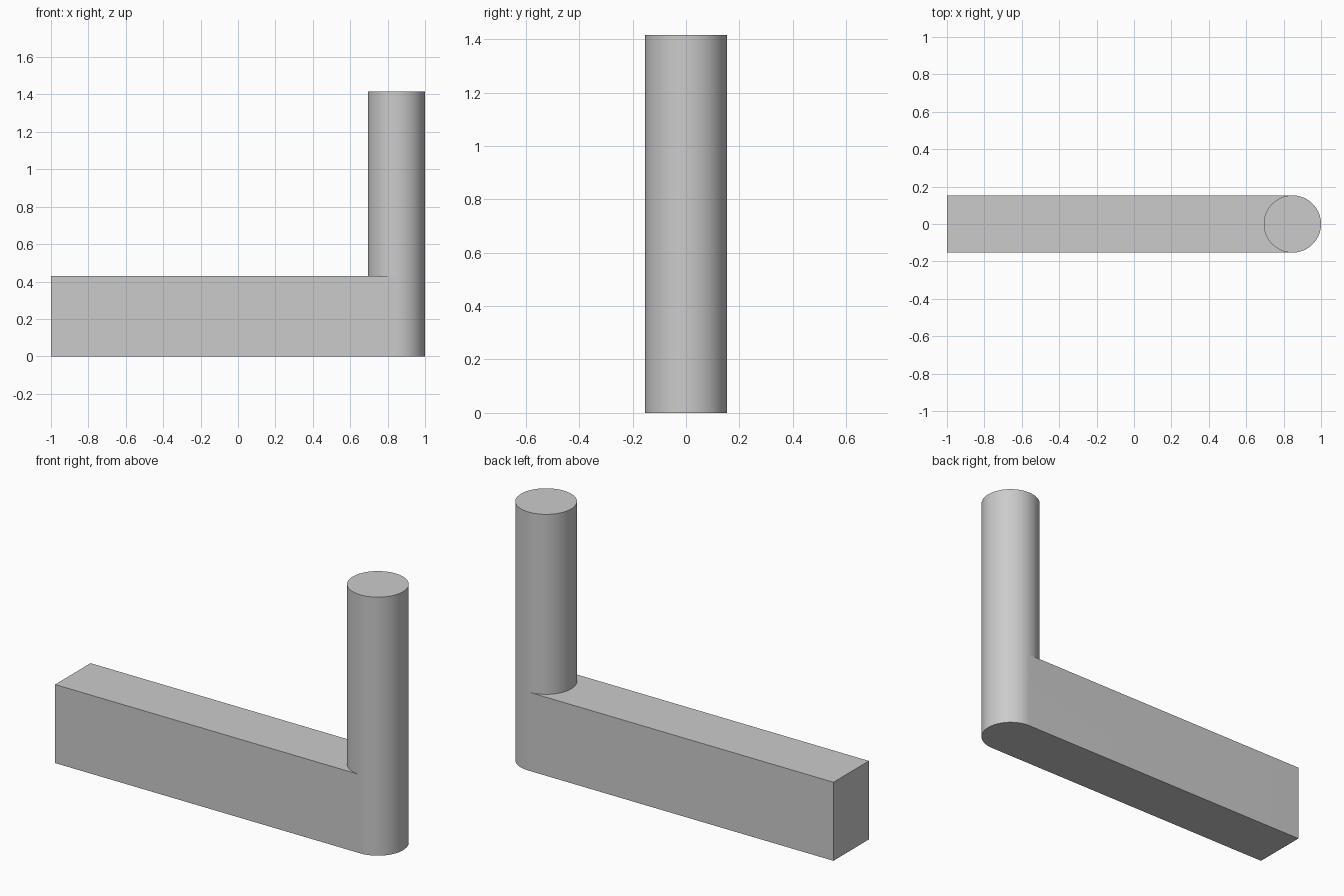
import bpy
import bmesh
import math

cube = bpy.data.objects.get("Cube")
if cube:
    bpy.data.objects.remove(cube, do_unlink=True)

RADIUS = 0.153
POST_X = 1 - RADIUS
BAR_TOP = 0.43
POST_TOP = 1.415
SEGMENTS = 96
HALF = SEGMENTS // 2

grey = bpy.data.materials.new("plain_grey")
grey.use_nodes = True
colour = (0.6, 0.6, 0.6, 1)
grey.diffuse_color = colour
grey.node_tree.nodes["Principled BSDF"].inputs["Base Color"].default_value = colour

bm = bmesh.new()


def ring(z, start, count):
    """Points along the post's circle, counted from its front (-y) point."""
    points = []
    for i in range(start, start + count):
        a = 2 * math.pi * i / SEGMENTS - math.pi / 2
        points.append(bm.verts.new((POST_X + RADIUS * math.cos(a), RADIUS * math.sin(a), z)))
    return points


def end_corners(z):
    """Back and front corners of the bar's square end."""
    return [bm.verts.new((-1, side * RADIUS, z)) for side in (1, -1)]


def walls(low, high):
    for i in range(len(low) - 1):
        bm.faces.new((low[i], low[i + 1], high[i + 1], high[i]))


# Rounded foot outline, full ring at the bar's top, full ring at the post's top
foot = ring(0, 0, HALF + 1)
middle = ring(BAR_TOP, 0, SEGMENTS)
top = ring(POST_TOP, 0, SEGMENTS)
foot_end = end_corners(0)
bar_end = end_corners(BAR_TOP)

# Bar: rounded end, flat sides and square end
walls(foot + foot_end + foot[:1], middle[:HALF + 1] + bar_end + middle[:1])

# Bar underside, and its upper face notched around the post
bm.faces.new(list(reversed(foot + foot_end)))
bm.faces.new(bar_end + middle[:1] + list(reversed(middle[HALF:])))

# Post wall and cap
walls(middle + middle[:1], top + top[:1])
bm.faces.new(top)

bmesh.ops.recalc_face_normals(bm, faces=bm.faces[:])
mesh = bpy.data.meshes.new("bar_and_post")
bm.to_mesh(mesh)
bm.free()
mesh.materials.append(grey)
part = bpy.data.objects.new("bar_and_post", mesh)
bpy.context.collection.objects.link(part)

# Smooth round walls, crisp edges
bpy.ops.object.select_all(action="DESELECT")
part.select_set(True)
bpy.context.view_layer.objects.active = part
bpy.ops.object.shade_smooth_by_angle(angle=math.radians(30))
